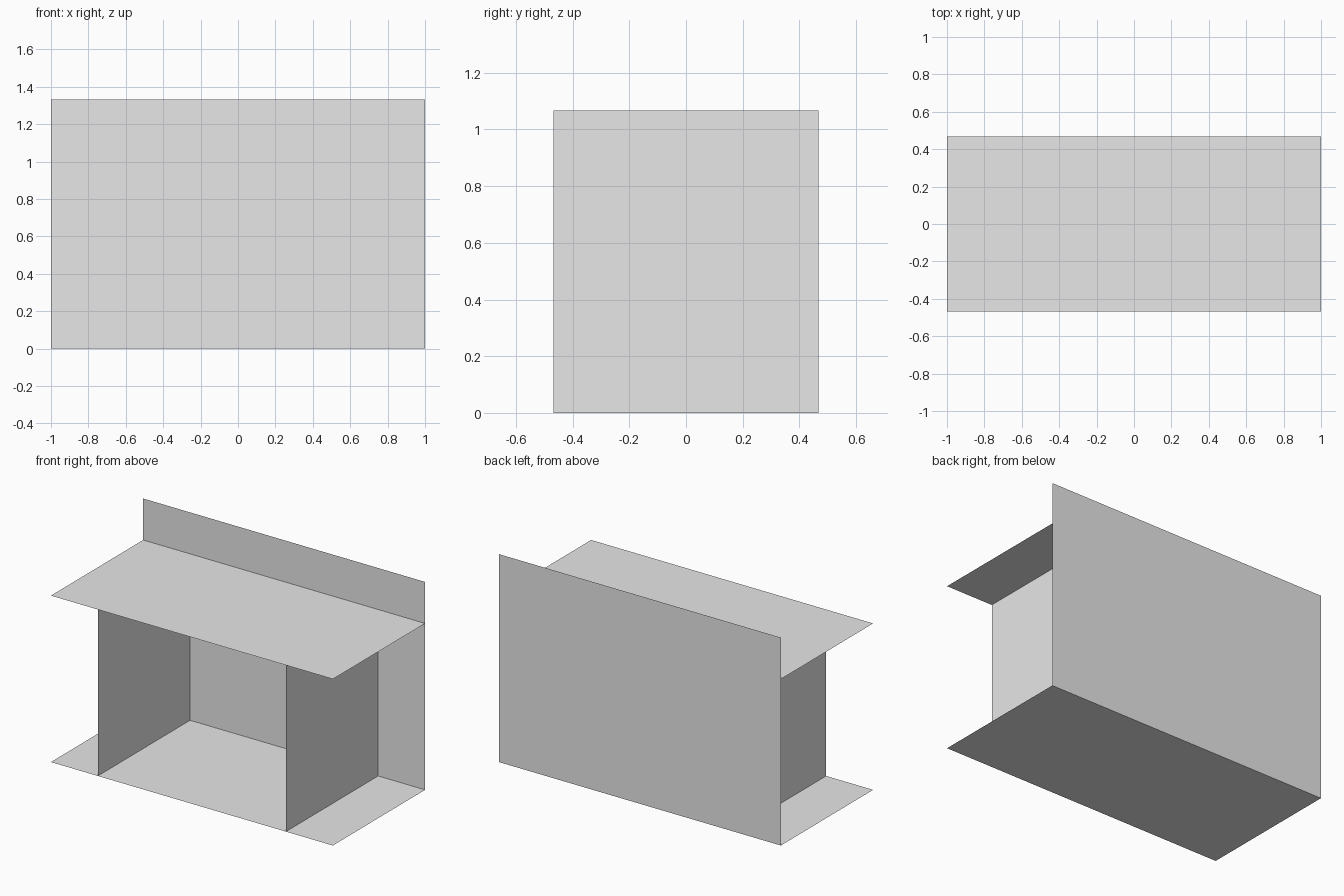
import bpy
from mathutils import Vector

if "Cube" in bpy.data.objects:
    bpy.data.objects.remove(bpy.data.objects["Cube"])

# Overall sizes: half width, half depth, shelf height, back panel height, divider offset
W, D, SHELF, BACK, DIV = 1.0, 0.467, 1.067, 1.333, 0.667

grey = bpy.data.materials.new("plain_grey")
grey.diffuse_color = (0.8, 0.8, 0.8, 1)
grey.use_nodes = True
grey.node_tree.nodes["Principled BSDF"].inputs["Base Color"].default_value = grey.diffuse_color


def panel(name, corner, side_a, side_b):
    """Thin sheet spanned by two sides from one corner."""
    c, a, b = Vector(corner), Vector(side_a), Vector(side_b)
    mesh = bpy.data.meshes.new(name)
    mesh.from_pydata([c, c + a, c + a + b, c + b], [], [(0, 1, 2, 3)])
    mesh.materials.append(grey)
    obj = bpy.data.objects.new(name, mesh)
    bpy.context.collection.objects.link(obj)
    return obj


# Floor and shelf sheets
for name, z in (("floor_panel", 0), ("top_shelf", SHELF)):
    panel(name, (-W, -D, z), (2 * W, 0, 0), (0, 2 * D, 0))

# Tall back sheet rising above the shelf
panel("back_panel", (-W, D, 0), (2 * W, 0, 0), (0, 0, BACK))

# Upright supports between floor and shelf
for name, x in (("left_support", -DIV), ("right_support", DIV)):
    panel(name, (x, -D, 0), (0, 2 * D, 0), (0, 0, SHELF))
